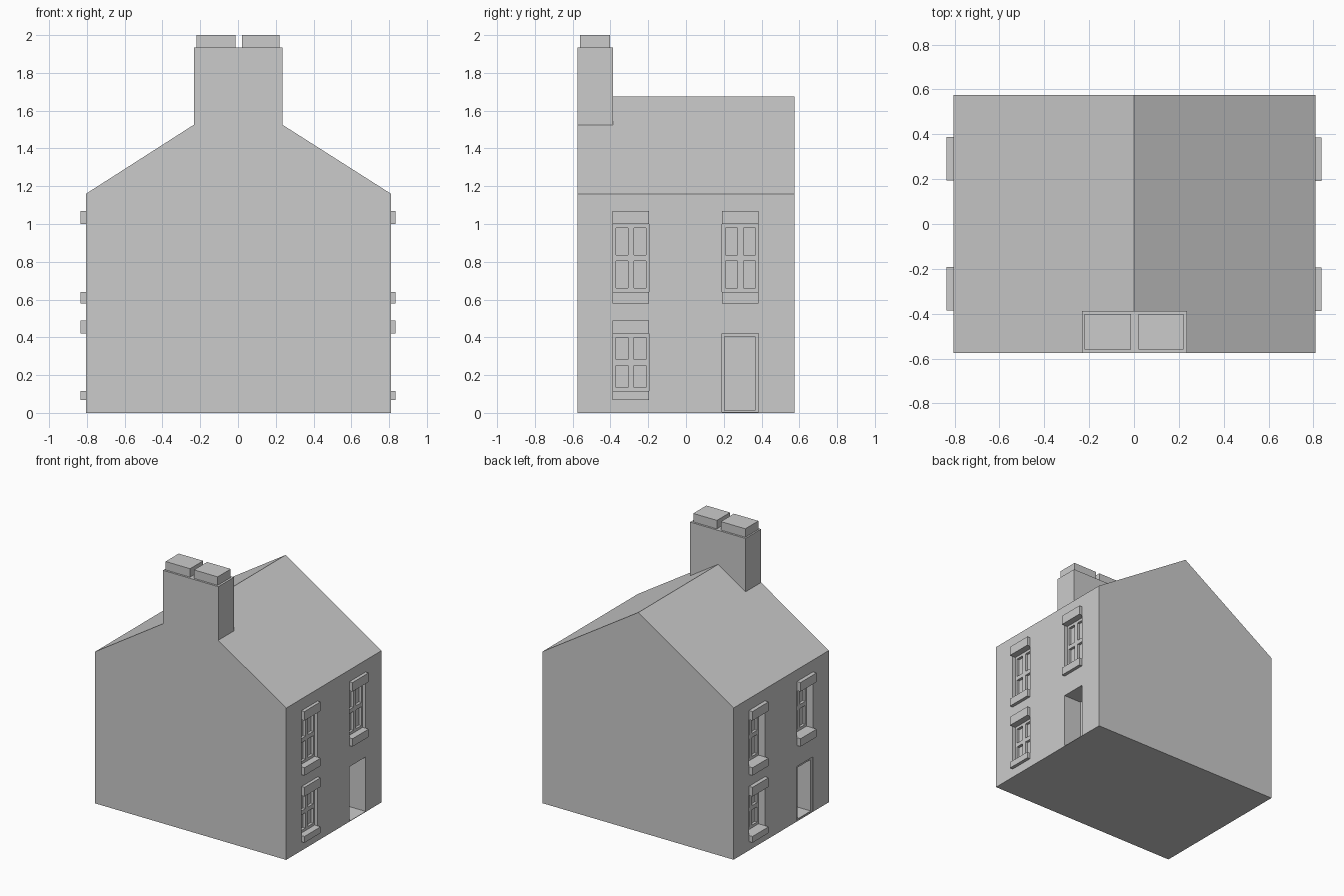
import bpy, bmesh

if "Cube" in bpy.data.objects:
    bpy.data.objects.remove(bpy.data.objects["Cube"])

XL, XR, Y = -0.805, 0.81, 0.575      # side walls and half depth
EAVE, RIDGE = 1.16, 1.675


def new_object(name, bm):
    bmesh.ops.recalc_face_normals(bm, faces=bm.faces)
    mesh = bpy.data.meshes.new(name)
    bm.to_mesh(mesh)
    bm.free()
    ob = bpy.data.objects.new(name, mesh)
    bpy.context.collection.objects.link(ob)
    return ob


def add_box(bm, x, y, z):
    verts = bmesh.ops.create_cube(bm, size=1)["verts"]
    for v in verts:
        v.co = [(a + b) / 2 + c * (b - a) for (a, b), c in zip((x, y, z), v.co)]


def boxes(name, specs):
    bm = bmesh.new()
    for s in specs:
        add_box(bm, *s)
    return new_object(name, bm)


def boolean(target, other, operation):
    mod = target.modifiers.new("bool", "BOOLEAN")
    mod.operation, mod.solver, mod.object = operation, "EXACT", other
    bpy.context.view_layer.objects.active = target
    bpy.ops.object.modifier_apply(modifier=mod.name)
    bpy.data.objects.remove(other)


# House shell: gable profile extruded front to back
bm = bmesh.new()
profile = [(XL, 0), (XR, 0), (XR, EAVE), (0, RIDGE), (XL, EAVE)]
face = bm.faces.new([bm.verts.new((x, -Y, z)) for x, z in profile])
ext = bmesh.ops.extrude_face_region(bm, geom=[face])["geom"]
bmesh.ops.translate(bm, vec=(0, 2 * Y, 0),
                    verts=[g for g in ext if isinstance(g, bmesh.types.BMVert)])
house = new_object("house_shell", bm)

# Chimney stack, flush with the front gable
stack = boxes("chimney_stack", [((-0.232, 0.236), (-Y, -0.387), (1.3, 1.935))])
boolean(house, stack, "UNION")

# Chimney caps
boxes("chimney_caps", [((-0.22, -0.013), (-0.56, -0.402), (1.935, 2.0)),
                       ((0.02, 0.22), (-0.56, -0.402), (1.935, 2.0))])

# Windows: y centre on the right wall, opening bottom/top, sill bottom, lintel top
WINDOWS = [(-0.292, 0.64, 1.0, 0.58, 1.07),
           (0.288, 0.64, 1.0, 0.58, 1.07),
           (-0.292, 0.115, 0.42, 0.067, 0.49)]
HALF = 0.097

# Both side walls; the left one is the right one turned half round
for side, wall, recess, door_depth, panel_depth in (
        (1, XR, 0.025, 0.15, 0.165), (-1, XL, 0.055, 0.006, 0.15)):
    label = "right" if side > 0 else "left"

    def span(inner, outer):
        return tuple(sorted((wall - side * inner, wall + side * outer)))

    def across(a, b):
        return tuple(sorted((side * a, side * b)))

    openings, panes, trims = [], [], []
    for yc, z0, z1, sill, lintel in WINDOWS:
        y = across(yc - HALF, yc + HALF)
        openings.append((span(recess, 0.1), y, (z0, z1)))
        edge = wall + side * 0.1
        trims += [(tuple(sorted((wall - side * 0.01, side * 0.835))), y, z)
                  for z in ((sill, z0), (z1, lintel))]
        # Four glass panes set back from the window frame
        zm, h = (z0 + z1) / 2, 0.016
        for ya, yb in ((-0.078, -0.015), (0.017, 0.08)):
            for za, zb in ((z0 + 0.02, zm - h), (zm + h, z1 - 0.02)):
                panes.append((span(recess + 0.02, 0.1),
                              across(yc + ya, yc + yb), (za, zb)))

    # Door opening and its inner panel
    openings.append((span(door_depth, 0.1), across(0.19, 0.385), (0.004, 0.42)))
    panes.append((span(panel_depth, 0.1), across(0.205, 0.365), (0.012, 0.405)))

    for name, specs in (("opening_cutter", openings), ("pane_cutter", panes)):
        boolean(house, boxes(name, specs), "DIFFERENCE")
    boxes(label + "_sills_and_lintels", trims)
